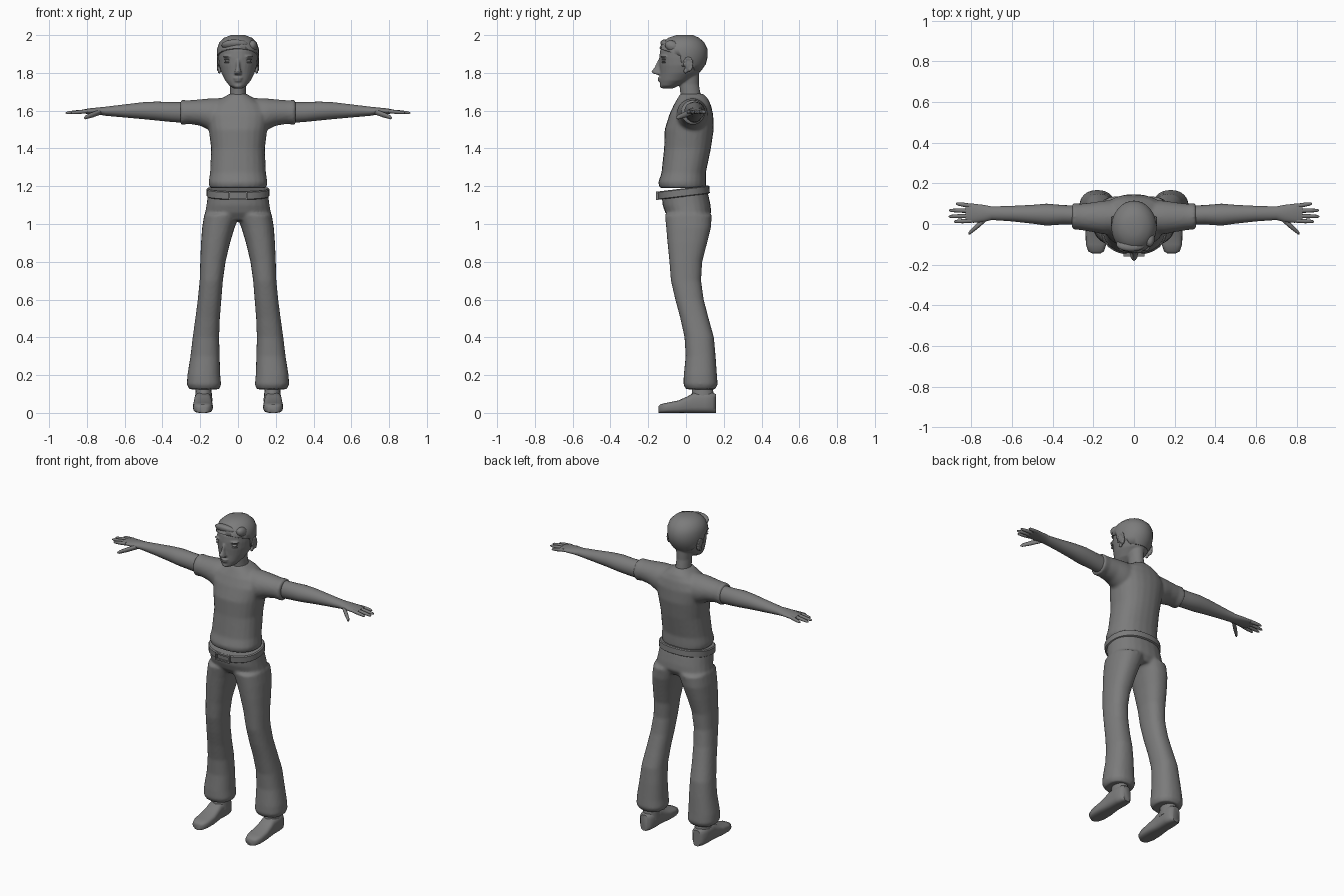
import bpy, bmesh, math
from mathutils import Matrix, Vector

cube = bpy.data.objects.get("Cube")
if cube:
    bpy.data.objects.remove(cube, do_unlink=True)

grey = bpy.data.materials.new("plain grey")
grey.use_nodes = True
colour = (0.2, 0.2, 0.2, 1)
grey.diffuse_color = colour
grey.node_tree.nodes["Principled BSDF"].inputs["Base Color"].default_value = colour


def loft(bm, axis, rings, side=1, sides=24, power=2.0):
    """Skin rings (position, u min, u max, v min, v max) along an axis."""
    loops = []
    for t, u0, u1, v0, v1 in rings:
        loop = []
        for i in range(sides):
            a = math.tau * i / sides
            c, s = math.cos(a), math.sin(a)
            c = math.copysign(abs(c) ** (2 / power), c)
            s = math.copysign(abs(s) ** (2 / power), s)
            u = (u0 + u1) / 2 + c * (u1 - u0) / 2
            v = (v0 + v1) / 2 + s * (v1 - v0) / 2
            x, y, z = {"x": (t, u, v), "y": (u, t, v), "z": (u, v, t)}[axis]
            loop.append(bm.verts.new((x * side, y, z)))
        loops.append(loop)
    for low, high in zip(loops, loops[1:]):
        for i in range(sides):
            j = (i + 1) % sides
            bm.faces.new((low[i], low[j], high[j], high[i]))
    bm.faces.new(loops[0])
    bm.faces.new(loops[-1])


def centred(rings, grow=0.0):
    """Expand (z, half width, front, back) into symmetric rings."""
    return [(z, -w - grow, w + grow, f - grow, b + grow) for z, w, f, b in rings]


def ball(bm, centre, radii, turn=0.0):
    m = Matrix.Translation(centre) @ Matrix.Rotation(turn, 4, "X") @ Matrix.Diagonal((*radii, 1))
    bmesh.ops.create_uvsphere(bm, u_segments=20, v_segments=12, radius=1, matrix=m)


def finger(bm, base, tip, radius, side):
    """Tapered tube running outward from the hand."""
    a, b = Vector(base), Vector(tip)
    rings = []
    for k, size in ((0, 1), (0.5, 1), (0.9, 0.75), (1, 0.3)):
        p, r = a.lerp(b, k), radius * size
        rings.append((p.x, p.y - r, p.y + r, p.z - r, p.z + r))
    loft(bm, "x", rings, side, sides=10)


def finish(name, bm, voxel=0, smooth=3, angle=50):
    bmesh.ops.recalc_face_normals(bm, faces=bm.faces)
    mesh = bpy.data.meshes.new(name)
    bm.to_mesh(mesh)
    bm.free()
    mesh.materials.append(grey)
    ob = bpy.data.objects.new(name, mesh)
    bpy.context.collection.objects.link(ob)
    if voxel:
        remesh = ob.modifiers.new("blend", "REMESH")
        remesh.mode = "VOXEL"
        remesh.voxel_size = voxel
        remesh.use_smooth_shade = True
        relax = ob.modifiers.new("relax", "SMOOTH")
        relax.iterations = smooth
    bpy.ops.object.select_all(action="DESELECT")
    ob.select_set(True)
    bpy.context.view_layer.objects.active = ob
    bpy.ops.object.shade_smooth_by_angle(angle=math.radians(angle))
    return ob


# Shirt: torso and short sleeves blended together
bm = bmesh.new()
loft(bm, "z", centred([
    (1.19, .15, -.14, .105), (1.22, .156, -.147, .106), (1.27, .148, -.13, .105),
    (1.4, .142, -.116, .132), (1.5, .155, -.113, .147), (1.58, .17, -.088, .144),
    (1.63, .14, -.065, .132), (1.665, .085, -.045, .115), (1.69, .045, -.03, .09)]), power=2.3)
for side in (1, -1):
    loft(bm, "x", [
        (.06, -.05, .12, 1.47, 1.668), (.15, -.05, .115, 1.495, 1.665),
        (.2, -.04, .107, 1.52, 1.66), (.26, -.03, .1, 1.53, 1.655),
        (.305, -.026, .102, 1.523, 1.657)], side)
finish("shirt", bm, voxel=.009)

# Trousers: hips and flared legs
bm = bmesh.new()
loft(bm, "z", centred([
    (1.02, .15, -.08, .11), (1.06, .174, -.11, .134), (1.1, .167, -.124, .13),
    (1.17, .158, -.13, .115)]), power=2.3)
for side in (1, -1):
    loft(bm, "z", [
        (.125, .1, .258, 0, .155), (.15, .089, .271, -.014, .168),
        (.2, .094, .268, -.012, .164), (.3, .097, .252, -.002, .157),
        (.4, .1, .24, -.008, .148), (.5, .096, .226, -.03, .12),
        (.6, .088, .213, -.057, .094), (.7, .08, .203, -.08, .08),
        (.8, .066, .2, -.088, .086), (.9, .042, .196, -.098, .112),
        (.98, .018, .19, -.105, .132), (1.05, -.01, .179, -.112, .137)], side, power=2.3)
finish("trousers", bm, voxel=.009)

# Belt, sloping down toward the front, with a framed buckle and loops
bm = bmesh.new()
loft(bm, "z", centred([
    (1.146, .16, -.145, .12), (1.15, .166, -.15, .126),
    (1.185, .166, -.152, .124), (1.19, .16, -.146, .118)]), sides=32, power=2.3)
for v in bm.verts:
    v.co.z += v.co.y * .12
finish("belt", bm, angle=35)


def boxes(name, parts):
    bm = bmesh.new()
    for centre, size in parts:
        m = Matrix.Translation(centre) @ Matrix.Diagonal((*size, 1))
        bmesh.ops.create_cube(bm, size=1, matrix=m)
    return finish(name, bm, angle=30)


boxes("belt_buckle", [((0, -.153, 1.15 + s * .018), (.1, .014, .009)) for s in (1, -1)]
      + [((s * .046, -.153, 1.15), (.009, .014, .044)) for s in (1, -1)])

# Head, face features and neck
head_rings = [
    (1.717, .022, -.12, -.07), (1.732, .045, -.136, -.04), (1.76, .068, -.139, .02),
    (1.8, .088, -.138, .07), (1.84, .1, -.141, .098), (1.88, .104, -.142, .108),
    (1.92, .104, -.137, .107), (1.955, .092, -.118, .09), (1.98, .066, -.086, .062),
    (1.994, .03, -.045, .03)]
bm = bmesh.new()
loft(bm, "z", centred(head_rings), sides=32)
loft(bm, "z", centred([
    (1.64, .055, -.03, .088), (1.69, .043, -.03, .077),
    (1.74, .041, -.035, .068), (1.81, .048, -.04, .07)]))
loft(bm, "z", centred([
    (1.79, .016, -.15, -.12), (1.797, .021, -.177, -.12), (1.808, .017, -.184, -.12),
    (1.83, .011, -.166, -.12), (1.868, .009, -.149, -.12)]), sides=12)
ball(bm, (0, -.134, 1.772), (.026, .018, .0065))
ball(bm, (0, -.132, 1.759), (.022, .018, .007))
ball(bm, (0, -.12, 1.731), (.024, .02, .013))
for side in (1, -1):
    ball(bm, (side * .047, -.114, 1.887), (.034, .022, .006))
finish("head", bm, voxel=.0055, smooth=2)

for side, label in ((1, "left"), (-1, "right")):
    # Eye with upper and lower lids
    bm = bmesh.new()
    ball(bm, (side * .049, -.115, 1.863), (.021, .013, .008))
    finish(label + "_eye", bm)
    bm = bmesh.new()
    for lift in (.008, -.008):
        ball(bm, (side * .049, -.115, 1.863 + lift), (.026, .014, .003))
    finish(label + "_eyelids", bm)

    # Ear: dish, rim and lobe
    bm = bmesh.new()
    ball(bm, (side * .1, .012, 1.842), (.012, .021, .036), .2)
    ball(bm, (side * .099, -.002, 1.81), (.009, .011, .014))
    for k in range(9):
        a = math.radians(-60 + k * 30)
        ball(bm, (side * .107, .012 + .02 * math.cos(a), 1.846 + .032 * math.sin(a)),
             (.006, .008, .01))
    finish(label + "_ear", bm, voxel=.004, smooth=2)

    # Bare arm and hand
    bm = bmesh.new()
    loft(bm, "x", [
        (.27, -.005, .09, 1.535, 1.645), (.35, -.002, .093, 1.54, 1.645),
        (.43, -.008, .1, 1.548, 1.648), (.5, .002, .094, 1.555, 1.645),
        (.6, .013, .089, 1.564, 1.633), (.7, .02, .086, 1.573, 1.621),
        (.74, .01, .094, 1.579, 1.617), (.79, .006, .1, 1.582, 1.612),
        (.83, .008, .1, 1.587, 1.604)], side)
    for y, tip_y, reach in ((.016, .012, .885), (.04, .037, .912), (.065, .067, .91), (.089, .1, .875)):
        finger(bm, (.8, y, 1.597), (reach, tip_y, 1.588), .0105, side)
    finger(bm, (.725, .03, 1.594), (.815, -.048, 1.562), .015, side)
    finish(label + "_arm", bm)

    # Ankle and shoe
    bm = bmesh.new()
    loft(bm, "z", [
        (.06, .135, .228, .025, .15), (.1, .138, .226, .03, .147),
        (.18, .15, .218, .04, .13)], side, sides=16)
    finish(label + "_ankle", bm)
    bm = bmesh.new()
    loft(bm, "y", [
        (-.145, .165, .205, 0, .035), (-.135, .148, .225, 0, .046),
        (-.1, .136, .237, 0, .054), (-.04, .133, .238, 0, .066),
        (.01, .138, .234, 0, .088), (.04, .14, .232, 0, .106),
        (.1, .137, .232, 0, .108), (.14, .143, .226, 0, .107),
        (.158, .16, .21, 0, .1)], side, power=3.2)
    finish(label + "_shoe", bm)

# Hair: enlarged skull trimmed along the hairline
bm = bmesh.new()
outline = [(-.2, 1.95), (-.13, 1.925), (-.03, 1.89), (-.022, 1.835), (0, 1.835), (.006, 1.865),
           (.03, 1.86), (.045, 1.81), (.2, 1.795), (.2, 2.1), (-.2, 2.1)]
face = bm.faces.new([bm.verts.new((-.2, y, z)) for y, z in outline])
grown = bmesh.ops.extrude_face_region(bm, geom=[face])["geom"]
bmesh.ops.translate(bm, vec=(.4, 0, 0), verts=[g for g in grown if isinstance(g, bmesh.types.BMVert)])
cutter = finish("hairline_cutter", bm)
cutter.hide_render = True
cutter.hide_set(True)
bm = bmesh.new()
loft(bm, "z", centred(head_rings, .007), sides=32)
for v in bm.verts:
    v.co.z += .006
hair = finish("hair", bm)
trim = hair.modifiers.new("trim", "BOOLEAN")
trim.operation = "INTERSECT"
trim.object = cutter

# Swept fringe beside the parting
bm = bmesh.new()
ball(bm, (-.015, -.1, 1.947), (.075, .04, .025), -.6)
ball(bm, (.077, -.07, 1.94), (.026, .045, .03), -.4)
finish("fringe", bm, voxel=.006, smooth=4)
